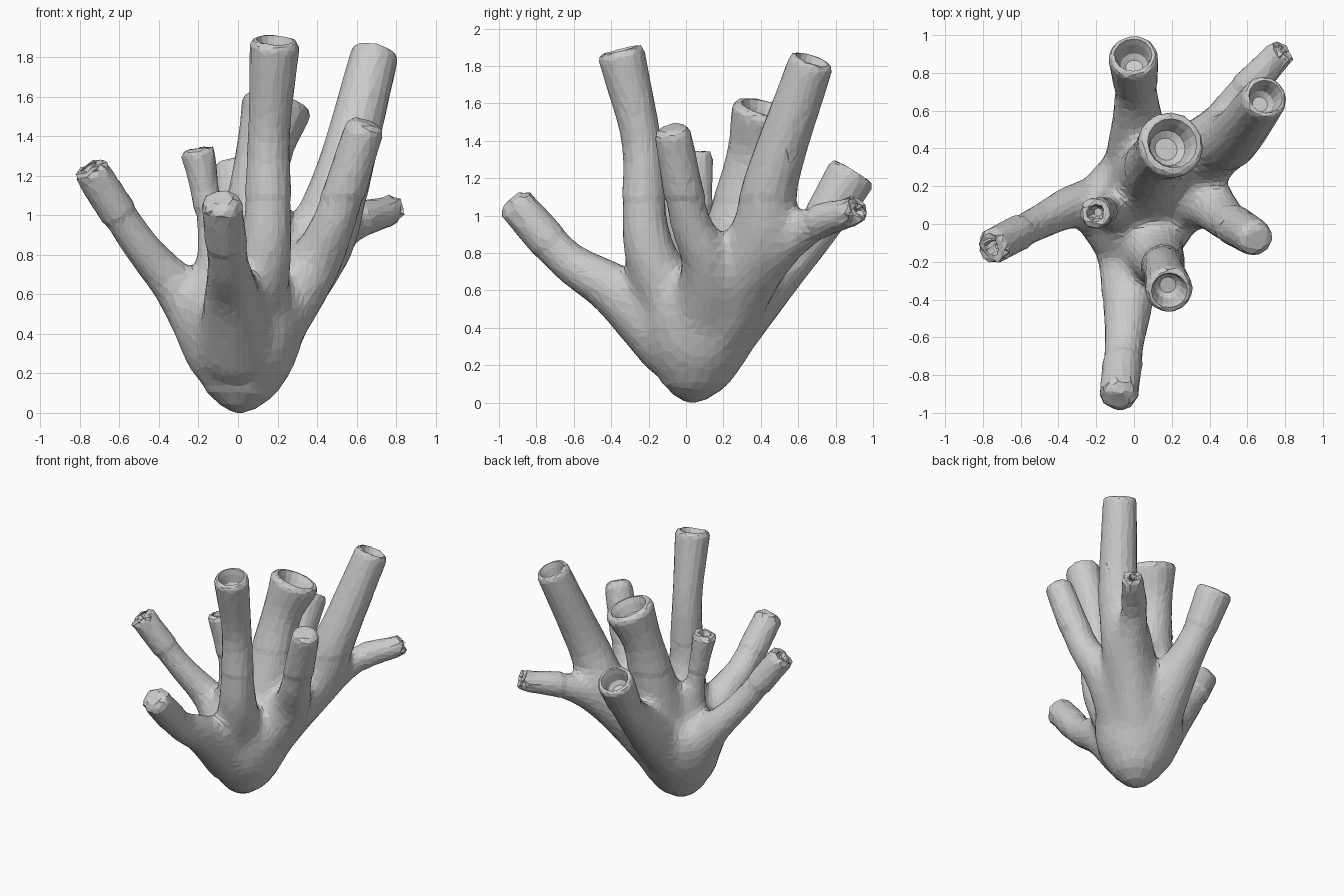
import bpy, bmesh, math, random
from mathutils import Vector

if "Cube" in bpy.data.objects:
    bpy.data.objects.remove(bpy.data.objects["Cube"])

random.seed(4)
SIDES = 16
body, cups, tips = bmesh.new(), bmesh.new(), []


def smooth_path(p, steps=4):
    """Catmull-Rom interpolation of position and radius."""
    p = [p[0] * 2 - p[1]] + p + [p[-1] * 2 - p[-2]]
    out = []
    for i in range(1, len(p) - 2):
        a, b, c, d = p[i - 1:i + 3]
        for k in range(steps):
            t = k / steps
            out.append(0.5 * (2 * b + (c - a) * t + (2 * a - 5 * b + 4 * c - d) * t * t
                              + (3 * b - a - 3 * c + d) * t ** 3))
    out.append(p[-2])
    return out


def add_tube(bm, path):
    """Closed round tube swept along a path of (x, y, z, radius)."""
    rings, side = [], Vector((1, 0, 0))
    for i, q in enumerate(path):
        tan = (path[min(i + 1, len(path) - 1)] - path[max(i - 1, 0)]).to_3d().normalized()
        side = (side - tan * side.dot(tan)).normalized()
        other = tan.cross(side)
        rings.append([bm.verts.new(q.to_3d() + q.w * (math.cos(a) * side + math.sin(a) * other))
                      for a in (math.tau * k / SIDES for k in range(SIDES))])
    for r0, r1 in zip(rings, rings[1:]):
        for k in range(SIDES):
            n = (k + 1) % SIDES
            bm.faces.new((r0[k], r0[n], r1[n], r1[k]))
    bm.faces.new(rings[0][::-1])
    bm.faces.new(rings[-1])


def add_branch(low, mid, tip, r_mid, r_tip, ragged=0.0, hollow=0.75):
    """Branch growing from the base, with a rounded lip and a hollow or closed tip."""
    low, mid, tip = Vector(low), Vector(mid), Vector(tip)
    root = Vector((low.x * .25, low.y * .25 + .04, low.z * .5))
    pts = smooth_path([Vector((*q, r)) for q, r in
                       ((root, .2), (low, r_mid * 1.3), (mid, r_mid), (tip, r_tip))], 6)
    d = (pts[-1] - pts[-2]).to_3d().normalized()
    pts.append(Vector((*(tip + d * .03), r_tip * .9)))
    if not hollow:
        pts.append(Vector((*(tip + d * .05), r_tip * .6)))
    add_tube(body, pts)
    tip = tip + d * .03
    tips.append((tip, r_tip, ragged))
    if hollow:
        r, depth = r_tip * hollow, .17 * hollow
        add_tube(cups, [Vector((*(tip + d * h * depth), r * s)) for h, s in
                        ((.5, 1.1), (0, 1), (-.3, .86), (-.8, .72), (-1, .45))])


def make_object(name, bm):
    mesh = bpy.data.meshes.new(name)
    bmesh.ops.recalc_face_normals(bm, faces=bm.faces[:])
    bm.to_mesh(mesh)
    bm.free()
    ob = bpy.data.objects.new(name, mesh)
    bpy.context.collection.objects.link(ob)
    return ob


def apply_modifier(ob, kind, **settings):
    bpy.context.view_layer.objects.active = ob
    m = ob.modifiers.new(kind.lower(), kind)
    for k, v in settings.items():
        setattr(m, k, v)
    bpy.ops.object.modifier_apply(modifier=m.name)


# Tapered base, widest at z = 0.5 with a flatter top
base = []
for k in range(13):
    c = -math.cos(math.pi * (.04 + .92 * k / 12))
    z = .5 + c * (.5 if c < 0 else .27)
    base.append(Vector((.02 * min(1, z * 4), .02 + .06 * min(1, z * 2), z,
                        .325 * (1 - c * c) ** .62)))
add_tube(body, base)

# Left branch
add_branch((-.29, .1, .61), (-.5, .01, .86), (-.74, -.115, 1.22), .1, .093, .008, .5)
# Front branch
add_branch((-.03, -.38, .6), (-.05, -.63, .76), (-.08, -.9, 1.05), .113, .102, .006, 0)
# Tall front tube
add_branch((.14, -.205, .85), (.155, -.235, 1.38), (.185, -.345, 1.86), .107, .127)
# Right branch
add_branch((.36, .12, .72), (.49, .02, .98), (.635, -.07, 1.43), .115, .1, .003, 0)
# Tall right tube and its side twig
add_branch((.4, .4, .86), (.53, .46, 1.2), (.69, .665, 1.81), .145, .122)
add_branch((.38, .42, .74), (.56, .67, .95), (.77, .9, 1.025), .1, .075, .015, .4)
# Wide middle tube
add_branch((.08, .25, .85), (.125, .35, 1.28), (.195, .42, 1.55), .142, .18)
# Back tube
add_branch((.02, .47, .69), (.01, .7, .93), (-.003, .88, 1.215), .12, .133)
# Small middle twig
add_branch((-.12, .08, .85), (-.16, .07, 1.08), (-.2, .06, 1.31), .072, .086, .006, .55)

# Fuse everything into one skin
coral = make_object("branching_tube_sponge", body)
apply_modifier(coral, 'REMESH', mode='VOXEL', voxel_size=.022)

# Soften the junctions, leaving the tips crisp
bm = bmesh.new()
bm.from_mesh(coral.data)
soft = [v for v in bm.verts if .12 < v.co.z < 1.1
        and min((v.co - t).length for t, _, _ in tips) > .3]
for _ in range(22):
    bmesh.ops.smooth_vert(bm, verts=soft, factor=.5,
                          use_axis_x=True, use_axis_y=True, use_axis_z=True)
bm.to_mesh(coral.data)
bm.free()
apply_modifier(coral, 'DECIMATE', ratio=.13)

# Hollow the tips
cutter = make_object("cup_cutters", cups)
cutter.hide_render = True
apply_modifier(coral, 'BOOLEAN', operation='DIFFERENCE', object=cutter, solver='EXACT')
bpy.data.objects.remove(cutter)

# Ragged ends on the broken tips
for v in coral.data.vertices:
    for tip, r, ragged in tips:
        if ragged and (v.co - tip).length < r * 1.1:
            v.co += Vector([random.uniform(-ragged, ragged) for _ in range(3)])

# Stand on the ground
lowest = min(v.co.z for v in coral.data.vertices)
for v in coral.data.vertices:
    v.co.z -= lowest
for p in coral.data.polygons:
    p.use_smooth = False
